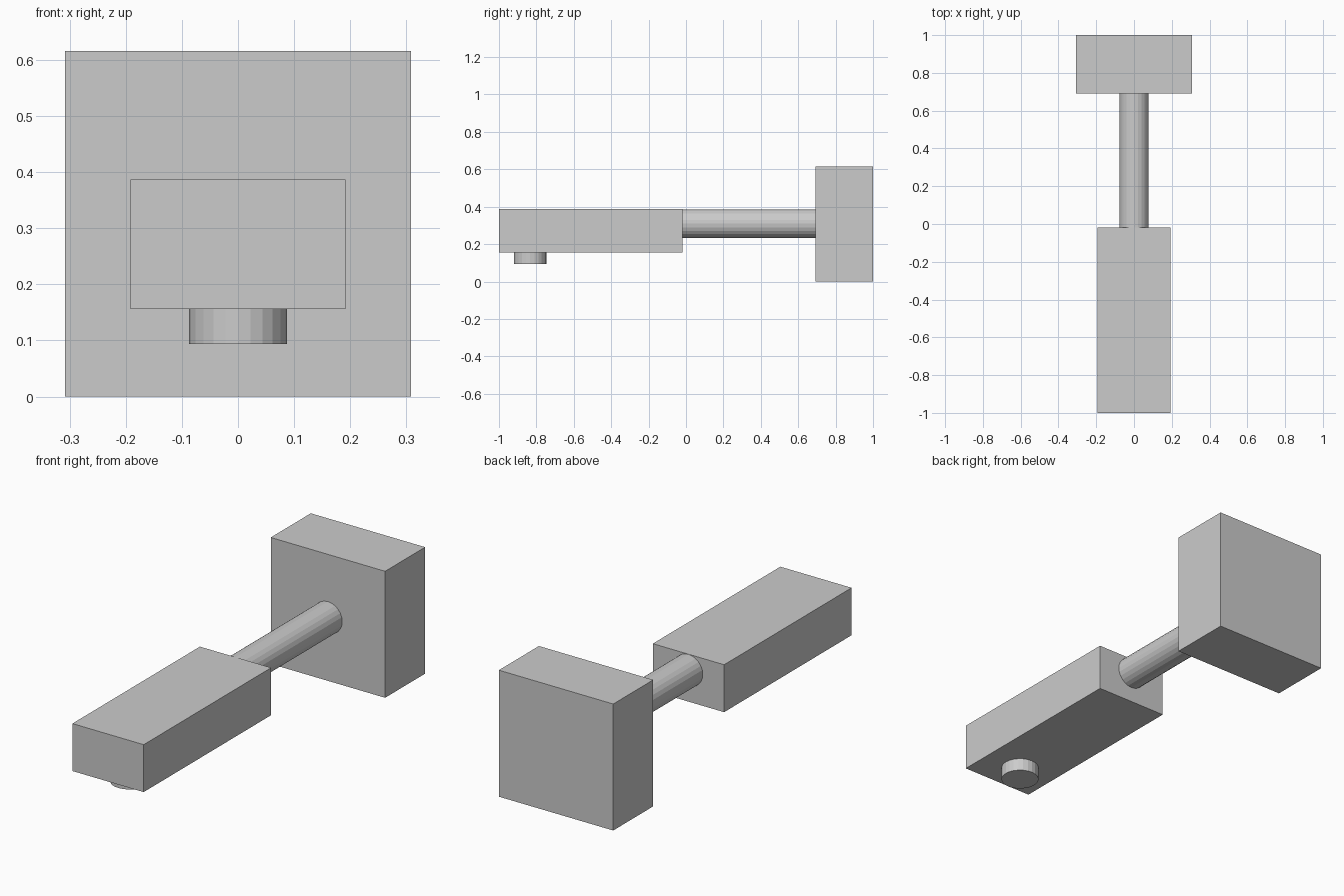
import bpy
from math import pi

if "Cube" in bpy.data.objects:
    bpy.data.objects.remove(bpy.data.objects["Cube"])


def box(name, x, y, z):
    """Axis-aligned box from (min, max) ranges."""
    ranges = (x, y, z)
    bpy.ops.mesh.primitive_cube_add(size=1, location=[(a + b) / 2 for a, b in ranges])
    ob = bpy.context.object
    ob.name = name
    ob.scale = [b - a for a, b in ranges]
    bpy.ops.object.transform_apply(location=False, rotation=False, scale=True)
    return ob


def cylinder(name, radius, length, location, rotation=(0, 0, 0)):
    bpy.ops.mesh.primitive_cylinder_add(vertices=24, radius=radius, depth=length,
                                        location=location, rotation=rotation)
    bpy.context.object.name = name
    return bpy.context.object


# Square block at the back
box("mounting_block", (-0.308, 0.308), (0.692, 1.0), (0, 0.616))

# Round arm joining the block and the head
cylinder("arm", 0.077, 0.722, (0, 0.336, 0.309), (pi / 2, 0, 0))

# Long rectangular head at the front
box("head", (-0.192, 0.192), (-1.0, -0.019), (0.156, 0.387))

# Short round nozzle beneath the head
cylinder("nozzle", 0.087, 0.072, (0, -0.833, 0.13))
